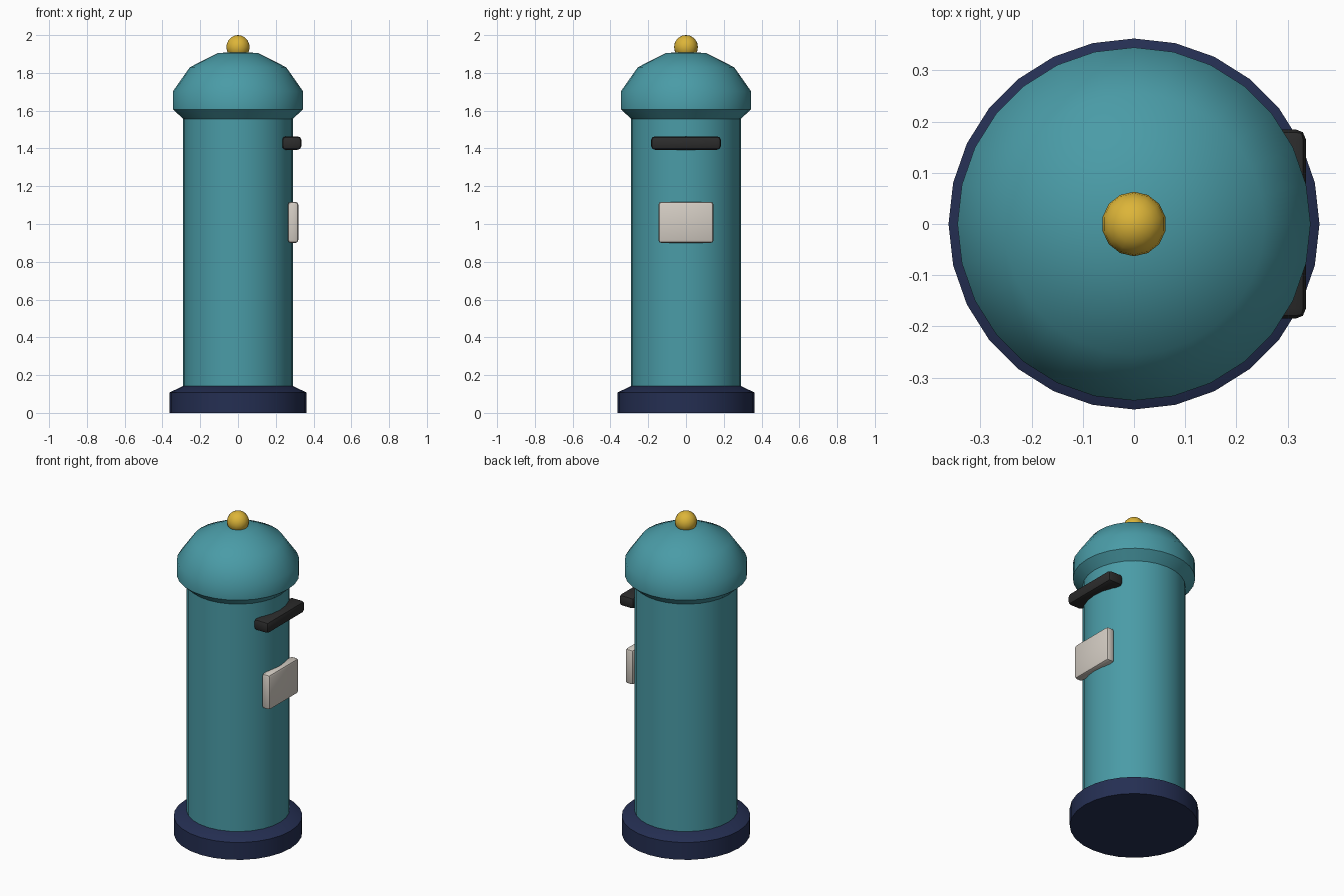
import bpy, bmesh, math

if "Cube" in bpy.data.objects:
    bpy.data.objects.remove(bpy.data.objects["Cube"])


def material(name, rgb):
    m = bpy.data.materials.new(name)
    m.diffuse_color = (*rgb, 1)
    m.use_nodes = True
    m.node_tree.nodes["Principled BSDF"].inputs["Base Color"].default_value = m.diffuse_color
    return m


TEAL = material("teal paint", (0.068, 0.33, 0.385))
NAVY = material("navy base", (0.018, 0.028, 0.085))
GOLD = material("gold", (0.72, 0.46, 0.04))
BLACK = material("black", (0.025, 0.025, 0.025))
CREAM = material("cream plate", (0.66, 0.61, 0.55))


def finish(name, bm, mat, angle=30):
    bmesh.ops.recalc_face_normals(bm, faces=bm.faces)
    me = bpy.data.meshes.new(name)
    bm.to_mesh(me)
    bm.free()
    me.materials.append(mat)
    ob = bpy.data.objects.new(name, me)
    bpy.context.collection.objects.link(ob)
    bpy.ops.object.select_all(action='DESELECT')
    ob.select_set(True)
    bpy.context.view_layer.objects.active = ob
    bpy.ops.object.shade_smooth_by_angle(angle=math.radians(angle))
    return ob


def lathe(name, profile, mat, sides=28):
    """Stack rings of (radius, height), closed with caps at both ends."""
    bm = bmesh.new()
    rings = []
    for r, z in profile:
        rings.append([bm.verts.new((r * math.cos(i * math.tau / sides),
                                    r * math.sin(i * math.tau / sides), z))
                      for i in range(sides)])
    for a, b in zip(rings, rings[1:]):
        for i in range(sides):
            j = (i + 1) % sides
            bm.faces.new((a[i], a[j], b[j], b[i]))
    bm.faces.new(rings[0])
    bm.faces.new(rings[-1])
    return finish(name, bm, mat, 35)


def rounded_box(name, lo, hi, bevel, mat):
    bm = bmesh.new()
    bmesh.ops.create_cube(bm, size=1)
    for v in bm.verts:
        v.co = [(l + h) / 2 + c * (h - l) for l, h, c in zip(lo, hi, v.co)]
    bmesh.ops.bevel(bm, geom=bm.edges[:], offset=bevel, segments=2,
                    profile=0.5, affect='EDGES')
    return finish(name, bm, mat, 40)


# Plinth, pillar and domed cap
lathe("base", [(0.3625, 0), (0.3625, 0.108), (0.285, 0.145)], NAVY)
lathe("pillar", [(0.29, 0.10), (0.29, 1.60)], TEAL)
lathe("cap", [(0.29, 1.557), (0.345, 1.607), (0.345, 1.702), (0.255, 1.83),
              (0.108, 1.904), (0.02, 1.912)], TEAL)

# Finial ball
bm = bmesh.new()
bmesh.ops.create_uvsphere(bm, u_segments=14, v_segments=10, radius=0.063)
bmesh.ops.translate(bm, verts=bm.verts, vec=(0, 0, 1.937))
finish("finial", bm, GOLD, 60)

# Letter slot hood and notice plate on the +x side
rounded_box("letter_slot", (0.233, -0.185, 1.393), (0.336, 0.185, 1.464), 0.02, BLACK)
rounded_box("notice_plate", (0.264, -0.146, 0.90), (0.319, 0.146, 1.117), 0.015, CREAM)
